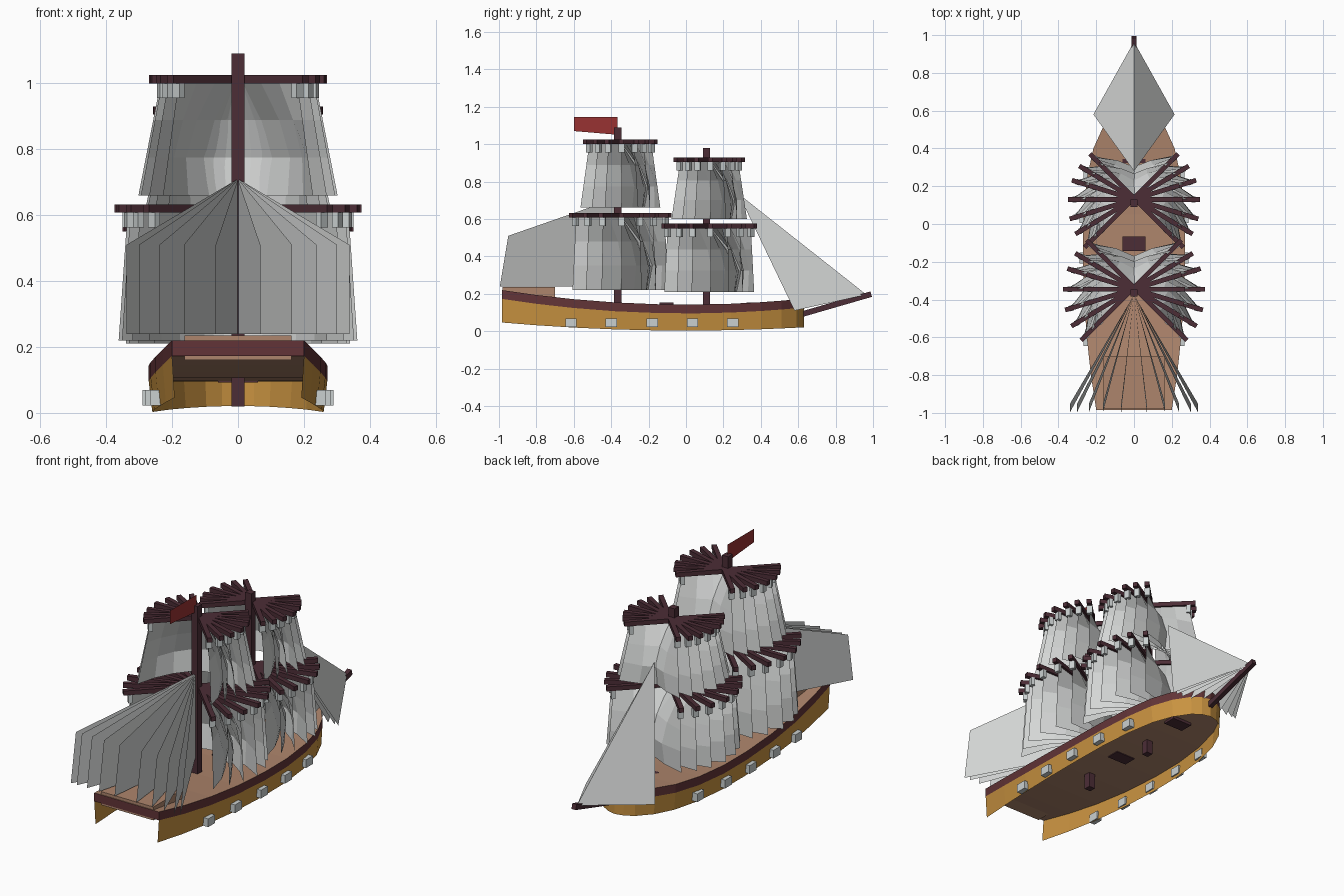
import bpy, bmesh, math
from mathutils import Matrix, Vector

if "Cube" in bpy.data.objects:
    bpy.data.objects.remove(bpy.data.objects["Cube"])


def mat(name, rgb):
    m = bpy.data.materials.new(name)
    lin = [((c / 255 + 0.055) / 1.055) ** 2.4 for c in rgb]
    m.diffuse_color = (*lin, 1)
    m.use_nodes = True
    m.node_tree.nodes["Principled BSDF"].inputs["Base Color"].default_value = m.diffuse_color
    return m


WOOD = mat("dark_wood", (76, 45, 54))
TRIM = mat("red_brown_trim", (98, 52, 55))
GOLD = mat("golden_planks", (200, 146, 64))
DECK = mat("tan_deck", (174, 133, 108))
SAIL = mat("sail_cloth", (212, 214, 213))
FLAG = mat("red_flag", (152, 50, 50))
PORT = mat("pale_ports", (202, 208, 208))


def make(name, verts, faces, mats, rule=None):
    me = bpy.data.meshes.new(name)
    me.from_pydata([tuple(v) for v in verts], [], faces)
    for m in mats:
        me.materials.append(m)
    if rule:
        for p in me.polygons:
            p.material_index = rule(p)
    ob = bpy.data.objects.new(name, me)
    bpy.context.collection.objects.link(ob)
    return ob


def box(name, centre, size, m, rot=None):
    bm = bmesh.new()
    bmesh.ops.create_cube(bm, size=1)
    bm.transform(Matrix.Translation(centre) @ (rot or Matrix()) @ Matrix.Diagonal((*size, 1)))
    me = bpy.data.meshes.new(name)
    bm.to_mesh(me)
    bm.free()
    me.materials.append(m)
    ob = bpy.data.objects.new(name, me)
    bpy.context.collection.objects.link(ob)
    return ob


# Hull plan: half widths from stern to bow, with curved sheer
HALF = [(.2, -.985), (.228, -.8), (.25, -.6), (.265, -.38), (.271, -.15), (.268, .05),
        (.25, .24), (.215, .4), (.165, .51), (.10, .59), (.05, .62)]
RING = HALF + [(0, .632)] + [(-x, y) for x, y in reversed(HALF)]


def rail(y):
    return .142 + .077 * (y / .98) ** 2


def keel(y):
    return .003 + .043 * (y / .98) ** 2


def half_width(y):
    for (x0, y0), (x1, y1) in zip(HALF, HALF[1:]):
        if y0 <= y <= y1:
            return x0 + (x1 - x0) * (y - y0) / (y1 - y0)
    return 0


# Planked sides, open at the stern and below
n = len(RING)
verts = [(x, y, rail(y) - .047) for x, y in RING] + [(x * .96, y, keel(y)) for x, y in RING]
make("hull_sides", verts, [(i, i + 1, n + i + 1, n + i) for i in range(n - 1)], [GOLD])

# Deck slab with trim band around its edge
verts = [(x, y, rail(y)) for x, y in RING] + [(x, y, rail(y) - .047) for x, y in RING]
faces = [(i, n + i, n + (i + 1) % n, (i + 1) % n) for i in range(n)]
for i in range(n // 2):
    j = n - 1 - i
    strip = (i, i + 1, j - 1, j) if i + 1 != j - 1 else (i, i + 1, j)
    faces += [strip, tuple(n + k for k in reversed(strip))]
make("deck", verts, faces, [TRIM, DECK], lambda p: 1 if abs(p.normal.z) > .5 else 0)

box("stern_deck", (0, -.84, .198), (.325, .28, .075), DECK)
for y in (-.105, .36):
    box("hatch", (0, y, .122), (.12, .075, .06), WOOD)

# Gun ports along both sides
for y in (-.615, -.4, -.18, .035, .25):
    for s in (-1, 1):
        box("gun_port", (s * (half_width(y) + .002), y, .046), (.034, .06, .046), PORT)

# Bowsprit
a, b = Vector((0, .6, .085)), Vector((0, .99, .198))
box("bowsprit", (a + b) / 2, (.026, (b - a).length, .03), WOOD,
    Matrix.Rotation(math.atan2(b.z - a.z, b.y - a.y), 4, 'X'))

ANGLES = [math.radians(d) for d in (-45, -31, -17, 0, 17, 31, 45)]
BELLY = [0, .62, .95, .8]


def square_rig(label, mast_y, yard_z, yard_half, top_half, foot_half, foot_z, depth):
    """Fan of yards, each with a billowing sail and two end blocks."""
    for ang in ANGLES:
        turn = Matrix.Translation((0, mast_y, 0)) @ Matrix.Rotation(ang, 4, 'Z')
        rot = Matrix.Rotation(ang, 4, 'Z')
        box(label + "_yard", turn @ Vector((0, .02, yard_z)), (2 * yard_half, .025, .025), WOOD, rot)
        for s in (-1, 1):
            box(label + "_block", turn @ Vector((s * (yard_half - .035), .02, yard_z - .035)),
                (.022, .03, .045), PORT, rot)
        cols, head = 6, yard_z - .01
        verts, faces = [], []
        for r, belly in enumerate(BELLY):
            v = r / 3
            for c in range(cols + 1):
                u = 2 * c / cols - 1
                w = top_half + (foot_half - top_half) * v
                verts.append(turn @ Vector((u * w, .02 + depth * belly * (1 - u * u),
                                            head + (foot_z - head) * v)))
        for r in range(3):
            for c in range(cols):
                k = r * (cols + 1) + c
                faces.append((k, k + 1, k + cols + 2, k + cols + 1))
        make(label + "_sail", verts, faces, [SAIL])


# Masts and square sails
for label, y, top in (("main", -.365, 1.09), ("fore", .11, .98)):
    box(label + "_mast", (0, y, (top + .02) / 2), (.038, .038, top - .02), WOOD)
square_rig("main_lower", -.365, .62, .375, .335, .362, .22, .15)
square_rig("main_upper", -.365, 1.012, .27, .235, .302, .66, .13)
square_rig("fore_lower", .11, .562, .35, .315, .34, .21, .15)
square_rig("fore_upper", .11, .917, .258, .22, .285, .6, .12)

# Fans of fore-and-aft sails: stern spanker and bow jib
for f in (.2, .485, .705, .89, 1):
    for s in (-1, 1):
        x = .338 * f * s
        make("spanker_sail", [(0, -.375, .71), (x, -.95, .51), (x, -.995, .24), (0, -.375, .24)],
             [(0, 1, 2, 3)], [SAIL])
        make("jib_sail", [(0, .28, .735), (0, .965, .195), (.215 * f * s, .58, .11)],
             [(0, 1, 2)], [SAIL])

# Flag
make("flag", [(0, -.365, 1.05), (0, -.365, 1.145), (0, -.6, 1.145), (0, -.6, 1.07)],
     [(0, 1, 2, 3)], [FLAG])
